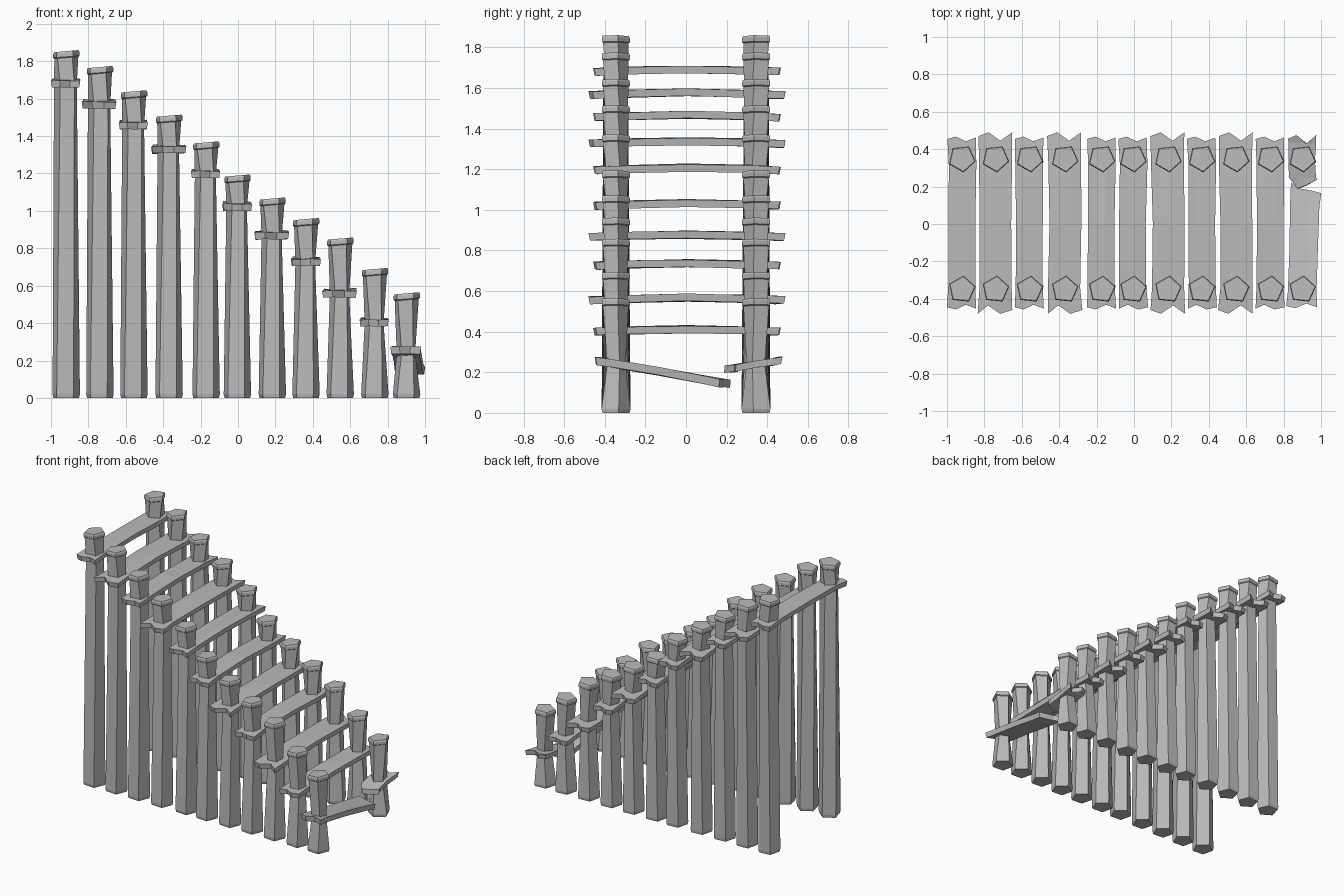
import bpy, bmesh, random
from math import sin, cos, pi, radians
from mathutils import Vector

random.seed(4)
cube = bpy.data.objects.get("Cube")
if cube:
    bpy.data.objects.remove(cube)

# Single weathered grey colour
grey = bpy.data.materials.new("weathered_grey")
grey.use_nodes = True
tone = (0.5, 0.5, 0.5, 1)
grey.diffuse_color = tone
grey.node_tree.nodes["Principled BSDF"].inputs["Base Color"].default_value = tone


def finish(bm, name):
    bmesh.ops.recalc_face_normals(bm, faces=bm.faces)
    mesh = bpy.data.meshes.new(name)
    bm.to_mesh(mesh)
    bm.free()
    mesh.materials.append(grey)
    bpy.context.collection.objects.link(bpy.data.objects.new(name, mesh))


def post(name, x, side, top, waist_z, waist):
    """Five-sided post, corner pointing inward, pinched where the tread sits."""
    rings = [(0, .94, 4), (.02, 1, 4), (waist_z, waist, -8), (top - .035, .88, 6),
             (top - .03, .97, 6), (top - .01, .97, 6), (top, .9, 6)]
    bm = bmesh.new()
    loops = []
    for z, scale, turn in rings:
        loop = []
        for k in range(5):
            a = 2 * pi * k / 5 + radians(turn)
            r = .077 * scale
            # Caps slope gently toward one side
            tilt = .006 * sin(a) if z > top - .04 else 0
            loop.append(bm.verts.new((x + r * sin(a), side * (.35 - r * cos(a)), z + tilt - (.006 if tilt else 0))))
        loops.append(loop)
    for low, high in zip(loops, loops[1:]):
        for k in range(5):
            n = (k + 1) % 5
            bm.faces.new((low[k], low[n], high[n], high[k]))
    bm.faces.new(loops[0])
    bm.faces.new(loops[-1])
    finish(bm, name)


def tread(name, x, width, start, end, front_cut, back_cut, hump=.012, thick=.036, skew=0):
    """Rough board between two (y, z) points, with chipped ends."""
    bm = bmesh.new()
    rows = []
    steps = (0, .14, .5, .84, 1)
    for i, t in enumerate(steps):
        y = start[0] + (end[0] - start[0]) * t
        z = start[1] + (end[1] - start[1]) * t + hump * sin(pi * t)
        half = width / 2 * (1, .93, .92, .95, .98)[i]
        shift = random.uniform(-.004, .004) + skew * (t - .5)
        row = []
        for j, u in enumerate((-1, -.4, .3, 1)):
            cut = front_cut[j] if i == 0 else -back_cut[j] if i == 4 else 0
            row.append(bm.verts.new((x + shift + half * u, y + cut, z + random.uniform(-.003, .003))))
        rows.append(row)
    for a, b in zip(rows, rows[1:]):
        for j in range(3):
            bm.faces.new((a[j], a[j + 1], b[j + 1], b[j]))
    grown = bmesh.ops.extrude_face_region(bm, geom=bm.faces[:])
    under = [v for v in grown["geom"] if isinstance(v, bmesh.types.BMVert)]
    for v in under:
        v.co += Vector(((x - v.co.x) * .06, -v.co.y * .015, -thick))
    # Close the upper skin left behind by the extrusion
    if not any(all(v in f.verts for v in rows[0][:2] + rows[1][:2]) for f in bm.faces):
        for a, b in zip(rows, rows[1:]):
            for j in range(3):
                bm.faces.new((a[j], a[j + 1], b[j + 1], b[j]))
    finish(bm, name)


# x, post top, tread middle height, long board or not
layout = [(-.92, 1.86, 1.68, False), (-.74, 1.775, 1.565, True), (-.558, 1.645, 1.455, False),
          (-.37, 1.515, 1.325, True), (-.172, 1.372, 1.195, False), (-.005, 1.195, 1.02, False),
          (.182, 1.072, .865, True), (.362, .962, .725, False), (.545, .858, .555, True),
          (.73, .695, .4, False), (.9, .565, .24, None)]

short_chip = (.012, 0, .025, .005)
long_chip = (.02, 0, .045, 0)
for i, (x, top, z, long) in enumerate(layout):
    number = i + 1
    waist = .84 - .016 * i
    post(f"front_post_{number}", x, -1, top, z, waist)
    post(f"back_post_{number}", x, 1, top, z, waist)
    if long is None:
        continue
    reach = .49 if long else .467
    chip = long_chip if long else short_chip
    flipped = chip[::-1] if i % 2 else chip
    tread(f"tread_{number}", x, .185 if long else .155, (-reach + .01, z + .018), (reach, z + .018),
          flipped, chip)

# Lowest tread is snapped in two, both halves sagging
tread("broken_tread_front", .905, .165, (-.45, .275), (.19, .165), short_chip,
      (-.03, 0, .01, .025), hump=.004, thick=.04, skew=.025)
tread("broken_tread_back", .9, .155, (.21, .235), (.475, .275), (.05, -.02, 0, .03),
      long_chip, hump=0, thick=.035, skew=-.01)
